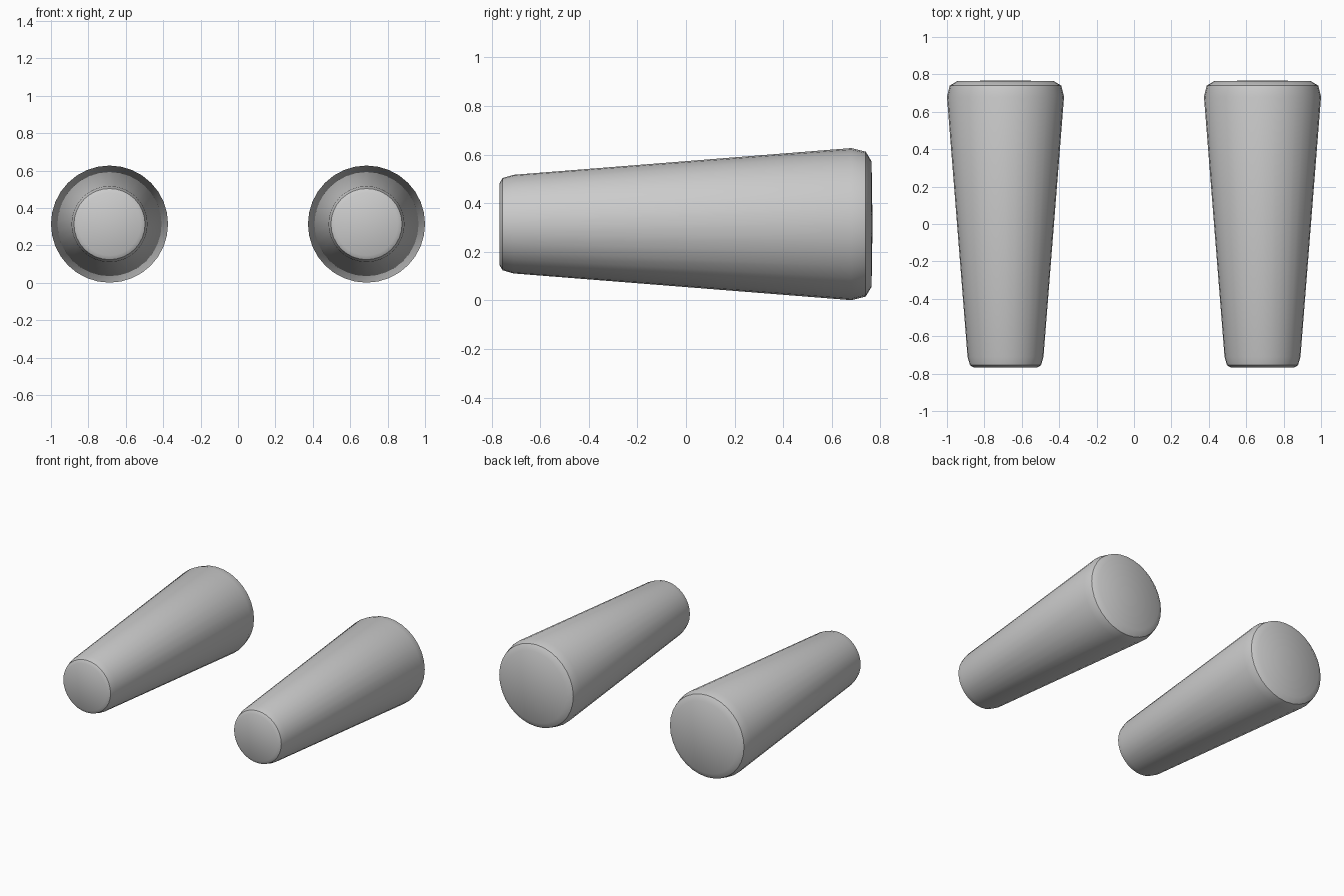
import bpy, bmesh, math

if "Cube" in bpy.data.objects:
    bpy.data.objects.remove(bpy.data.objects["Cube"])

SIDES = 32
CENTRE_X, CENTRE_Z = 0.687, 0.314
# (y, radius) from the narrow front end to the wide back end
PROFILE = [(-0.768, 0.168), (-0.755, 0.19), (-0.71, 0.203),
           (0.68, 0.313), (0.74, 0.298), (0.764, 0.258)]


def tapered_post(name, x):
    bm = bmesh.new()
    rings = []
    for y, r in PROFILE:
        rings.append([bm.verts.new((r * math.cos(2 * math.pi * i / SIDES), y,
                                    r * math.sin(2 * math.pi * i / SIDES)))
                      for i in range(SIDES)])
    # side walls
    for a, b in zip(rings, rings[1:]):
        for i in range(SIDES):
            j = (i + 1) % SIDES
            bm.faces.new((a[i], a[j], b[j], b[i]))
    # flat front cap, very slightly domed back cap
    bm.faces.new(rings[0])
    tip = bm.verts.new((0, 0.768, 0))
    for i in range(SIDES):
        bm.faces.new((rings[-1][i], rings[-1][(i + 1) % SIDES], tip))
    bmesh.ops.recalc_face_normals(bm, faces=bm.faces)
    mesh = bpy.data.meshes.new(name)
    bm.to_mesh(mesh)
    bm.free()
    ob = bpy.data.objects.new(name, mesh)
    ob.location = (x, 0, CENTRE_Z)
    bpy.context.collection.objects.link(ob)
    bpy.ops.object.select_all(action='DESELECT')
    ob.select_set(True)
    bpy.context.view_layer.objects.active = ob
    bpy.ops.object.shade_smooth_by_angle(angle=math.radians(40))
    return ob


# matching left and right cones
tapered_post("left_tapered_cylinder", -CENTRE_X)
tapered_post("right_tapered_cylinder", CENTRE_X)
